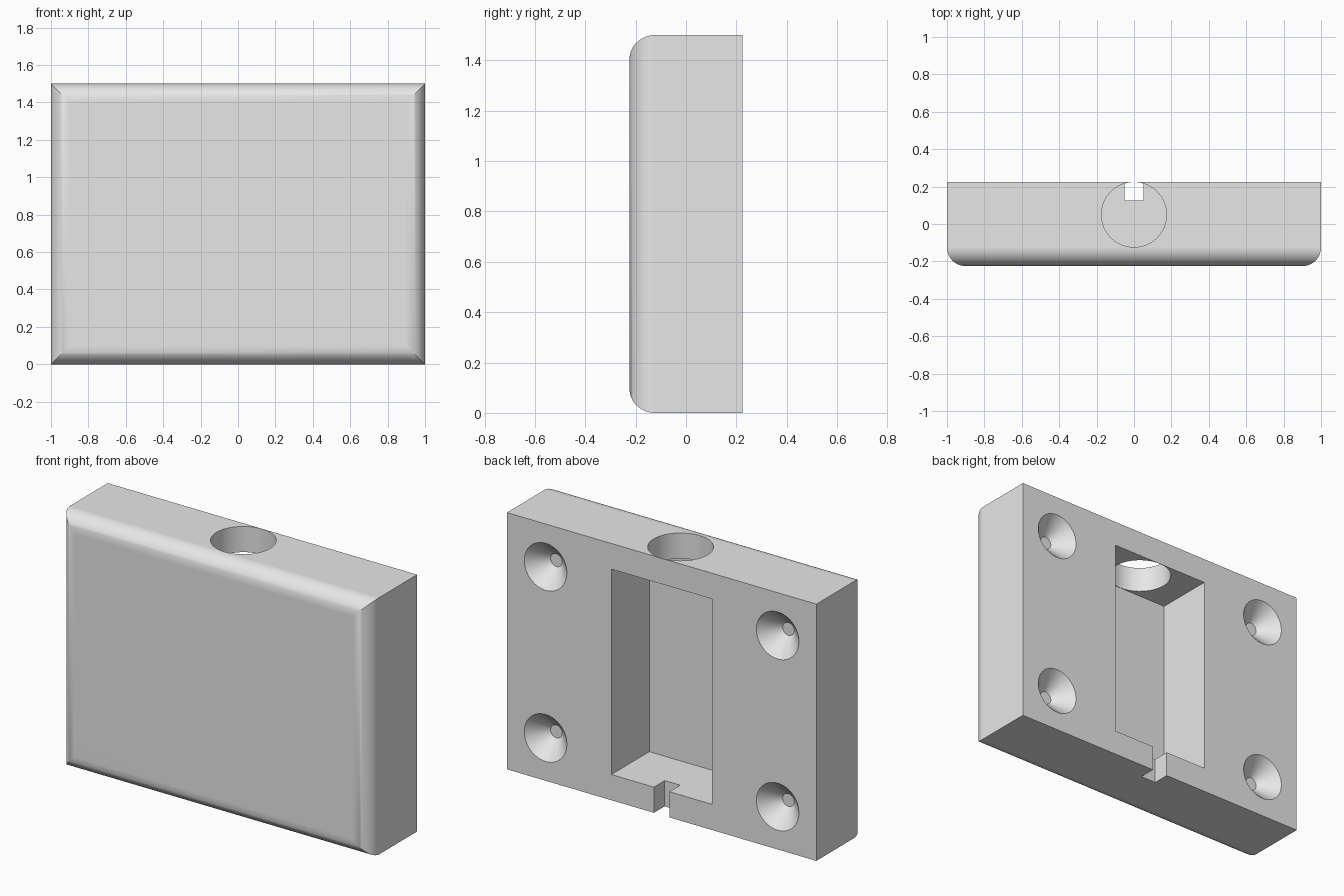
import bpy
import bmesh
import math
from mathutils import Matrix

cube = bpy.data.objects.get("Cube")
if cube:
    bpy.data.objects.remove(cube, do_unlink=True)

grey = bpy.data.materials.new("light grey")
grey.use_nodes = True
grey.diffuse_color = (0.8, 0.8, 0.8, 1)
grey.node_tree.nodes["Principled BSDF"].inputs["Base Color"].default_value = grey.diffuse_color

HALF_W, HEIGHT, HALF_D, ROUND = 1.0, 1.5, 0.225, 0.1


def make_object(name, bm):
    bmesh.ops.recalc_face_normals(bm, faces=bm.faces)
    mesh = bpy.data.meshes.new(name)
    bm.to_mesh(mesh)
    bm.free()
    mesh.materials.append(grey)
    obj = bpy.data.objects.new(name, mesh)
    bpy.context.collection.objects.link(obj)
    return obj


def box(name, low, high):
    bm = bmesh.new()
    bmesh.ops.create_cube(bm, size=1)
    for v in bm.verts:
        v.co = [lo if c < 0 else hi for c, lo, hi in zip(v.co, low, high)]
    return make_object(name, bm)


def cone(name, r1, r2, depth, matrix):
    bm = bmesh.new()
    bmesh.ops.create_cone(bm, cap_ends=True, segments=64, radius1=r1, radius2=r2,
                          depth=depth, matrix=matrix)
    return make_object(name, bm)


# Block: rectangular rings that shrink along a quarter round towards the front
bm = bmesh.new()
steps = 12
sections = [(HALF_D, 0.0)]
for i in range(steps + 1):
    a = math.pi / 2 * i / steps
    sections.append((-HALF_D + ROUND * (1 - math.sin(a)), ROUND * (1 - math.cos(a))))
rings = []
for y, inset in sections:
    w, low, high = HALF_W - inset, inset, HEIGHT - inset
    rings.append([bm.verts.new((x, y, z))
                  for x, z in ((-w, low), (w, low), (w, high), (-w, high))])
for a, b in zip(rings, rings[1:]):
    for i in range(4):
        j = (i + 1) % 4
        bm.faces.new((a[i], a[j], b[j], b[i]))
bm.faces.new(rings[0])
bm.faces.new(rings[-1])
block = make_object("mounting_block", bm)

# Cutters: back pocket, cable slot below it, round hole above it
cutters = [
    box("pocket_cutter", (-0.325, -0.125, 0.15), (0.325, 0.4, 1.35)),
    box("slot_cutter", (-0.05, 0.125, -0.1), (0.05, 0.4, 0.25)),
    cone("top_hole_cutter", 0.174, 0.174, 0.4, Matrix.Translation((0, 0.05, 1.45))),
]

# Countersunk screw recesses, extended a little past the back face
over, sink, r_small = 0.02, 0.1, 0.0375
for x in (-0.75, 0.75):
    for z in (0.25, 1.25):
        place = (Matrix.Translation((x, HALF_D + (over - sink) / 2, z))
                 @ Matrix.Rotation(-math.pi / 2, 4, "X"))
        cutters.append(cone("screw_recess_cutter", r_small, r_small + sink + over,
                            sink + over, place))

bpy.ops.object.select_all(action="DESELECT")
block.select_set(True)
bpy.context.view_layer.objects.active = block
for cutter in cutters:
    cutter.hide_render = True
    mod = block.modifiers.new("cut", "BOOLEAN")
    mod.operation = "DIFFERENCE"
    mod.solver = "EXACT"
    mod.object = cutter
    bpy.ops.object.modifier_apply(modifier=mod.name)
    bpy.data.objects.remove(cutter, do_unlink=True)

# Smooth rounds with flat large faces
bpy.ops.object.shade_smooth_by_angle(angle=math.radians(30))
weighted = block.modifiers.new("flat_faces", "WEIGHTED_NORMAL")
weighted.keep_sharp = True
